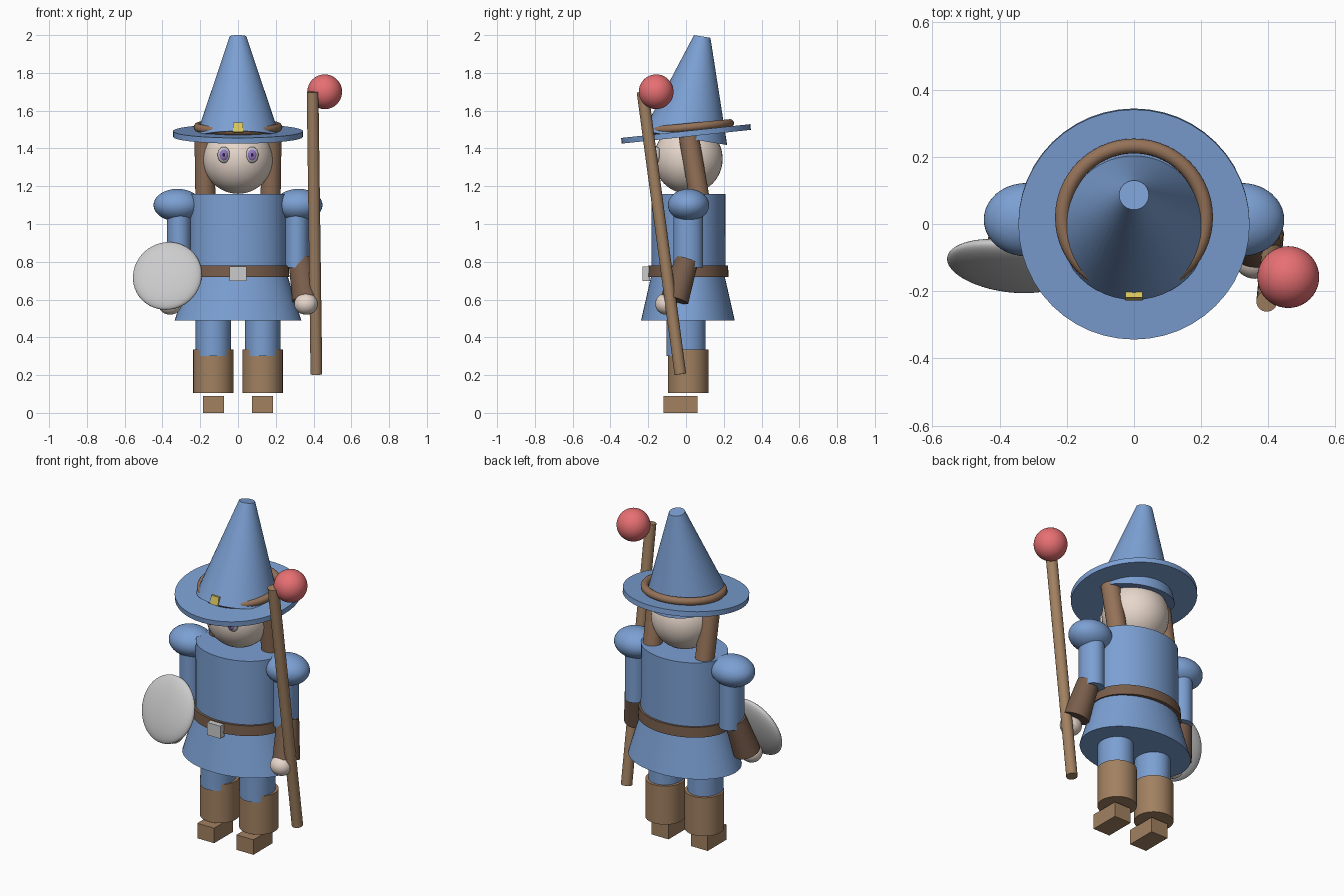
import bpy
from math import radians
from mathutils import Vector

if "Cube" in bpy.data.objects:
    bpy.data.objects.remove(bpy.data.objects["Cube"])


def mat(name, rgb):
    m = bpy.data.materials.new(name)
    m.diffuse_color = (*rgb, 1)
    m.use_nodes = True
    m.node_tree.nodes["Principled BSDF"].inputs["Base Color"].default_value = m.diffuse_color
    return m


BLUE = mat("blue_cloth", (0.20, 0.35, 0.65))
LEATHER = mat("leather", (0.36, 0.22, 0.12))
DARK = mat("dark_leather", (0.19, 0.11, 0.07))
SKIN = mat("skin", (0.80, 0.68, 0.60))
HAIR = mat("hair", (0.30, 0.17, 0.10))
RED = mat("red_orb", (0.80, 0.16, 0.17))
GOLD = mat("gold", (0.75, 0.60, 0.12))
PURPLE = mat("purple_iris", (0.30, 0.18, 0.55))
BLACK = mat("pupil", (0.02, 0.02, 0.03))


def finish(name, material, scale=(1, 1, 1), rot=(0, 0, 0)):
    ob = bpy.context.object
    ob.name = name
    ob.scale = scale
    if any(rot):
        ob.rotation_euler = [radians(a) for a in rot]
    if material:
        ob.data.materials.append(material)
    bpy.ops.object.shade_smooth_by_angle(angle=radians(40))
    return ob


def ball(name, loc, radii, material=None, rot=(0, 0, 0)):
    bpy.ops.mesh.primitive_uv_sphere_add(segments=40, ring_count=24, radius=1, location=loc)
    return finish(name, material, radii, rot)


def box(name, loc, size, material=None, rot=(0, 0, 0)):
    bpy.ops.mesh.primitive_cube_add(size=1, location=loc)
    return finish(name, material, size, rot)


def rod(name, a, b, ra, rb, material, squash=1.0):
    """Closed cylinder or cone from a (radius ra) to b (radius rb)."""
    a, b = Vector(a), Vector(b)
    d = b - a
    turn = Vector((0, 0, 1)).rotation_difference(d).to_euler()
    bpy.ops.mesh.primitive_cone_add(vertices=48, radius1=ra, radius2=rb, depth=d.length,
                                    location=(a + b) / 2, rotation=turn)
    return finish(name, material, (1, squash, 1))


# robe and belt
rod("torso", (0, 0.013, 0.74), (0, 0.013, 1.16), 0.257, 0.255, BLUE, 0.765)
rod("skirt", (0, 0.01, 0.49), (0, 0.01, 0.75), 0.335, 0.255, BLUE, 0.74)
rod("belt", (0, 0.012, 0.72), (0, 0.012, 0.78), 0.272, 0.268, DARK, 0.785)
box("belt_buckle", (0, -0.21, 0.737), (0.088, 0.04, 0.075))

# limbs, mirrored
for side, s in (("left", -1), ("right", 1)):
    x = 0.13 * s
    rod(side + "_leg", (x, 0, 0.30), (x, 0, 0.55), 0.094, 0.094, BLUE, 1.1)
    rod(side + "_boot", (x, 0.012, 0.105), (x, 0.012, 0.335), 0.107, 0.107, LEATHER)
    box(side + "_foot", (x, -0.03, 0.045), (0.112, 0.18, 0.09), LEATHER)
    rod(side + "_sleeve", (0.312 * s, 0.012, 0.77), (0.312 * s, 0.012, 1.12), 0.065, 0.065, BLUE, 1.2)
    ball(side + "_shoulder", (0.32 * s, 0.013, 1.10), (0.127, 0.109, 0.086), BLUE)
    rod(side + "_cuff", (0.362 * s, -0.06, 0.60), (0.328 * s, 0.005, 0.81), 0.075, 0.061, DARK)
    ball(side + "_hand", (0.36 * s, -0.105, 0.577), (0.062, 0.058, 0.057), SKIN)
    rod(side + "_hair", (0.172 * s, 0.078, 1.10), (0.178 * s, 0.01, 1.49), 0.053, 0.053, HAIR)
    # eyes
    e = 0.075 * s
    ball(side + "_eye", (e, -0.155, 1.366), (0.033, 0.022, 0.043))
    ball(side + "_iris", (e, -0.168, 1.366), (0.023, 0.013, 0.030), PURPLE)
    ball(side + "_pupil", (e, -0.175, 1.366), (0.010, 0.008, 0.013), BLACK)

# head
ball("head", (0, 0.012, 1.345), (0.185, 0.182, 0.185), SKIN)

# hat
rod("hat_brim", (0, 0.0016, 1.462), (0, -0.0016, 1.492), 0.344, 0.344, BLUE)
rod("hat_cone", (0, -0.004, 1.455), (0, 0.086, 1.993), 0.225, 0.044, BLUE)
bpy.ops.mesh.primitive_torus_add(major_segments=56, minor_segments=14, major_radius=0.213,
                                 minor_radius=0.022, location=(0, 0.02, 1.513))
finish("hat_band", HAIR, rot=(5.5, 0, 0))
box("hat_buckle", (0, -0.208, 1.51), (0.052, 0.03, 0.05), GOLD, (-10, 0, 0))

# staff and orb
rod("staff", (0.415, -0.03, 0.205), (0.395, -0.23, 1.70), 0.031, 0.031, LEATHER)
ball("orb", (0.459, -0.158, 1.70), (0.092, 0.092, 0.092), RED)

# shield, leaning back
ball("shield", (-0.374, -0.125, 0.725), (0.184, 0.045, 0.19), None, (-20, 0, -8))
